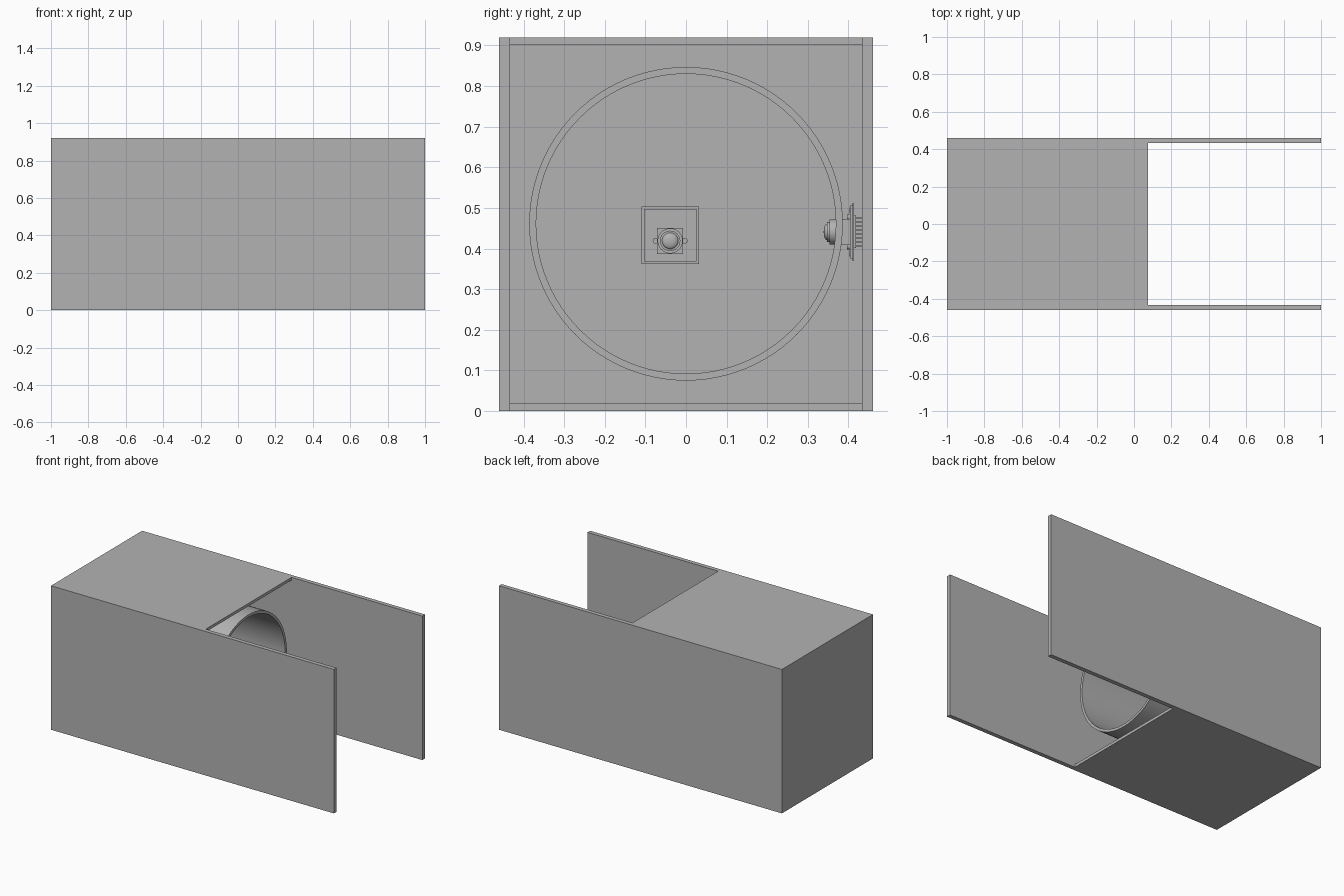
import bpy, bmesh, math
from mathutils import Matrix, Vector

if "Cube" in bpy.data.objects:
    bpy.data.objects.remove(bpy.data.objects["Cube"])

grey = bpy.data.materials.new("plain grey")
grey.use_nodes = True
grey.diffuse_color = (0.45, 0.45, 0.45, 1)
grey.node_tree.nodes["Principled BSDF"].inputs["Base Color"].default_value = grey.diffuse_color


def finish(bm, name, matrix, smooth=False):
    bmesh.ops.recalc_face_normals(bm, faces=bm.faces)
    mesh = bpy.data.meshes.new(name)
    bm.to_mesh(mesh)
    bm.free()
    mesh.materials.append(grey)
    if smooth:
        mesh.shade_smooth()
        mesh.set_sharp_from_angle(angle=math.radians(35))
    obj = bpy.data.objects.new(name, mesh)
    obj.matrix_world = matrix
    bpy.context.collection.objects.link(obj)
    return obj


def box(name, low, high, matrix=Matrix()):
    low, high = Vector(low), Vector(high)
    bm = bmesh.new()
    bmesh.ops.create_cube(bm, size=1)
    bmesh.ops.scale(bm, vec=high - low, verts=bm.verts)
    bmesh.ops.translate(bm, vec=(low + high) / 2, verts=bm.verts)
    return finish(bm, name, matrix)


def lathe(name, profile, matrix, steps=32, closed=False):
    """Turn (radius, height) points about the local z axis."""
    bm = bmesh.new()
    verts = [bm.verts.new((r, 0, h)) for r, h in profile]
    pairs = list(zip(verts, verts[1:]))
    if closed:
        pairs.append((verts[-1], verts[0]))
    edges = [bm.edges.new(p) for p in pairs]
    bmesh.ops.spin(bm, geom=verts + edges, cent=(0, 0, 0), axis=(0, 0, 1),
                   angle=math.tau, steps=steps)
    bmesh.ops.remove_doubles(bm, verts=bm.verts, dist=1e-5)
    return finish(bm, name, matrix, smooth=True)


# Housing: long side panels, shorter top and bottom, closed rear
W, IN, H, T, MOUTH = 0.46, 0.433, 0.92, 0.018, 0.075
for name, sign in (("left_wall", 1), ("right_wall", -1)):
    a, b = sorted((sign * IN, sign * W))
    box(name, (-1, a, 0), (1, b, H))
box("bottom_panel", (-1, -IN, 0), (MOUTH, IN, T))
box("top_panel", (-1, -IN, H - T), (MOUTH, IN, H))
box("end_panel", (-1, -IN, T), (-1 + T, IN, H - T))

# Round tunnel inside the housing
along_x = Matrix(((0, 0, 1, 0), (1, 0, 0, 0), (0, 1, 0, 0), (0, 0, 0, 1)))
R, RI, back = 0.386, 0.369, -1 + T
lathe("tunnel", [(R, back), (R, MOUTH), (RI, MOUTH), (RI, back)],
      Matrix.Translation((0, 0, 0.461)) @ along_x, steps=96, closed=True)


def camera_module(name, m):
    """Small board camera, pins at local z = 0 and lens towards local +z."""
    s, e = 0.071, 0.065
    box(name + "_back_plate", (-s, -s, 0.019), (s, s, 0.023), m)
    box(name + "_board", (-e, -e, 0.023), (e, e, 0.029), m)
    # Connector with a row of pins
    box(name + "_connector", (-0.04, -0.05, 0.014), (0.04, -0.035, 0.019), m)
    for i in range(8):
        x = -0.035 + i * 0.01
        box(name + "_pin", (x - 0.002, -0.045, 0), (x + 0.002, -0.04, 0.014), m)
    # Mounting eyelets in the corners
    for x in (-0.053, 0.053):
        for y in (-0.053, 0.053):
            lathe(name + "_eyelet", [(0.004, 0.029), (0.007, 0.029), (0.007, 0.030), (0.004, 0.030)],
                  m @ Matrix.Translation((x, y, 0)), steps=16, closed=True)
    # Lens holder, ears and stepped lens
    lens = m @ Matrix.Translation((0, -0.014, 0))
    box(name + "_holder", (-0.032, -0.032, 0.029), (0.032, 0.032, 0.052), lens)
    for x in (-0.036, 0.036):
        lathe(name + "_ear", [(0, 0.029), (0.007, 0.029), (0.007, 0.036), (0, 0.036)],
              lens @ Matrix.Translation((x, 0, 0)), steps=16)
    lathe(name + "_barrel", [(0.026, 0.052), (0.026, 0.064), (0.031, 0.064), (0.031, 0.08),
                             (0.025, 0.08), (0.025, 0.086), (0.02, 0.086)], lens)
    dome = [(0.02 * math.cos(t), 0.086 + 0.008 * math.sin(t))
            for t in (i * math.pi / 12 for i in range(6))]
    lathe(name + "_glass", dome + [(0, 0.094)], lens)


# One camera on the rear panel, one on the left wall looking across the tunnel
camera_module("rear_camera", Matrix.Translation((back, -0.039, 0.433)) @ along_x)
facing_front = Matrix(((0, -1, 0, 0), (0, 0, -1, 0), (1, 0, 0, 0), (0, 0, 0, 1)))
camera_module("side_camera", Matrix.Translation((-0.46, IN, 0.441)) @ facing_front)
